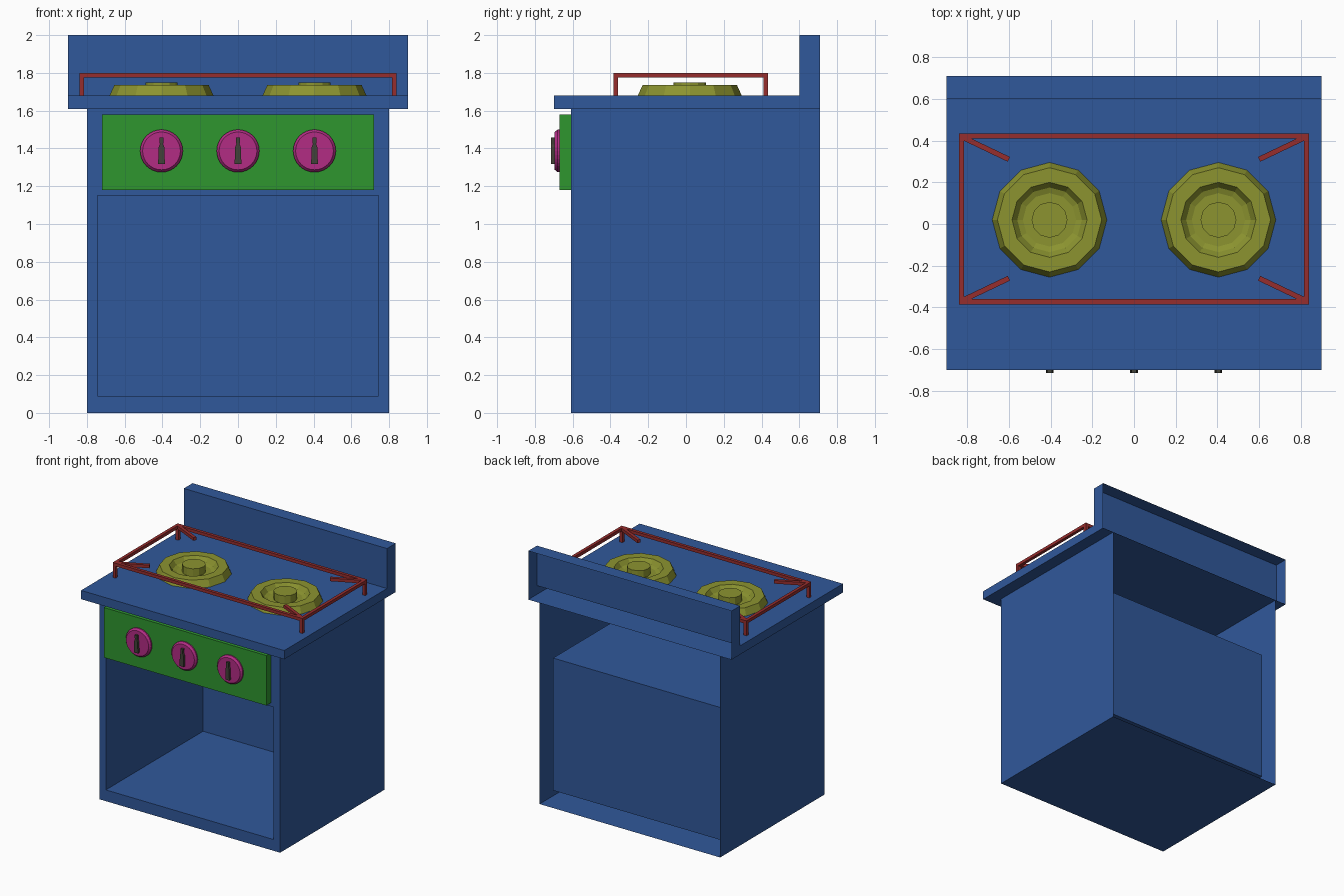
import bpy, bmesh, math
from mathutils import Matrix, Vector

if "Cube" in bpy.data.objects:
    bpy.data.objects.remove(bpy.data.objects["Cube"], do_unlink=True)


def material(name, rgb):
    # 8-bit display colour to linear
    lin = [((c / 255 + 0.055) / 1.055) ** 2.4 for c in rgb] + [1]
    m = bpy.data.materials.new(name)
    m.use_nodes = True
    m.diffuse_color = lin
    m.node_tree.nodes["Principled BSDF"].inputs["Base Color"].default_value = lin
    return m


BLUE = material("enamel blue", (48, 88, 155))
GREEN = material("panel green", (47, 150, 47))
RED = material("rail red", (150, 45, 45))
OLIVE = material("burner olive", (140, 148, 48))
PINK = material("knob magenta", (178, 44, 132))
GREY = material("pointer grey", (66, 66, 56))


def finish(bm, name, mat):
    mesh = bpy.data.meshes.new(name)
    bm.to_mesh(mesh)
    bm.free()
    mesh.materials.append(mat)
    ob = bpy.data.objects.new(name, mesh)
    bpy.context.collection.objects.link(ob)
    return ob


def add_box(bm, lo, hi):
    lo, hi = Vector(lo), Vector(hi)
    mat = Matrix.Translation((lo + hi) / 2) @ Matrix.Diagonal((*(hi - lo), 1))
    return bmesh.ops.create_cube(bm, size=1, matrix=mat)["verts"]


def prism(points, vec):
    # closed outline swept along a vector
    bm = bmesh.new()
    face = bm.faces.new([bm.verts.new(p) for p in points])
    ext = bmesh.ops.extrude_face_region(bm, geom=[face], use_keep_orig=True)["geom"]
    bmesh.ops.translate(bm, vec=vec, verts=[v for v in ext if isinstance(v, bmesh.types.BMVert)])
    bmesh.ops.recalc_face_normals(bm, faces=bm.faces)
    return bm


def lathe(name, profile, sides, mat, matrix):
    # profile of (radius, height) spun about z, then placed
    bm = bmesh.new()
    verts = [bm.verts.new((r, 0, h)) for r, h in profile]
    edges = [bm.edges.new(pair) for pair in zip(verts, verts[1:])]
    bmesh.ops.spin(bm, geom=verts + edges, axis=(0, 0, 1), cent=(0, 0, 0),
                   angle=math.tau, steps=sides, use_merge=True)
    bmesh.ops.remove_doubles(bm, verts=bm.verts, dist=0.0005)
    bmesh.ops.recalc_face_normals(bm, faces=bm.faces)
    bm.transform(matrix)
    return finish(bm, name, mat)


# Cabinet shell: open at the back, oven cavity sunk into the front
BACK, FRONT = 0.71, -0.61
bm = bmesh.new()
add_box(bm, (-0.8, FRONT, 0), (0.8, BACK, 1.61))
bm.normal_update()
gone = [f for f in bm.faces if f.normal.y > 0.9 or f.normal.z > 0.9]
bmesh.ops.delete(bm, geom=gone, context="FACES")
front = next(f for f in bm.faces if f.normal.y < -0.9)
bmesh.ops.inset_individual(bm, faces=[front], thickness=0.08)
for v in front.verts:
    v.co.z = 0.09 if v.co.z < 0.8 else 1.15
bmesh.ops.inset_individual(bm, faces=[front], thickness=0, depth=-1.23)
finish(bm, "cabinet", BLUE)

# Worktop and splashback: one L-shaped hollow piece, open at the back
outline = [(-0.7, 1.61), (BACK, 1.61), (BACK, 2), (0.6, 2), (0.6, 1.68), (-0.7, 1.68)]
bm = prism([(-0.9, y, z) for y, z in outline], (1.8, 0, 0))
gone = [f for f in bm.faces if f.normal.y > 0.9]
bmesh.ops.delete(bm, geom=gone, context="FACES")
finish(bm, "worktop", BLUE)

# Control panel
bm = bmesh.new()
add_box(bm, (-0.72, -0.67, 1.18), (0.72, FRONT, 1.58))
finish(bm, "control_panel", GREEN)

# Knobs with bottle-shaped pointers
knob = [(0.113, 0), (0.113, 0.01), (0.1, 0.025), (0, 0.025)]
half = [(0.018, -0.07), (0.015, 0.02), (0.009, 0.035), (0.011, 0.07)]
pointer = half + [(-x, z) for x, z in reversed(half)]
for side, x in (("right", -0.405), ("middle", 0), ("left", 0.405)):
    place = Matrix.Translation((x, -0.67, 1.387)) @ Matrix.Rotation(math.pi / 2, 4, "X")
    lathe(side + "_knob", knob, 32, PINK, place)
    bm = prism([(x + px, -0.714, 1.387 + pz) for px, pz in pointer], (0, 0.022, 0))
    finish(bm, side + "_pointer", GREY)

# Burners: dished twelve-sided rings with a raised centre cap
burner = [(0.275, 0), (0.25, 0.055), (0.18, 0.055), (0.155, 0.02), (0.128, 0.01),
          (0.086, 0.01), (0.086, 0.07), (0, 0.07)]
for side, x in (("right", -0.405), ("left", 0.405)):
    lathe(side + "_burner", burner, 12, OLIVE, Matrix.Translation((x, 0.02, 1.68)))

# Pan rail: frame, legs and inward diagonal bars
X, MID, Y, W = 0.84, 0.025, 0.41, 0.025
LOW, TOP = 1.775, 1.8
bm = bmesh.new()
for s in (-1, 1):
    y0, y1 = sorted((MID + s * Y, MID + s * (Y - W)))
    add_box(bm, (-X, y0, LOW), (X, y1, TOP))
    x0, x1 = sorted((s * X, s * (X - W)))
    add_box(bm, (x0, MID - Y + W, LOW), (x1, MID + Y - W, TOP))
    for t in (-1, 1):
        ya, yb = sorted((MID + t * Y, MID + t * (Y - W)))
        add_box(bm, (x0, ya, 1.68), (x1, yb, LOW))
        a = Vector((s * 0.82, MID + t * 0.39, 0))
        b = Vector((s * 0.6, MID + t * 0.285, 0))
        d = b - a
        verts = add_box(bm, (0, -W / 2, LOW), (d.length, W / 2, TOP))
        turn = Matrix.Translation(a) @ Matrix.Rotation(math.atan2(d.y, d.x), 4, "Z")
        bmesh.ops.transform(bm, matrix=turn, verts=verts)
finish(bm, "pan_rail", RED)
